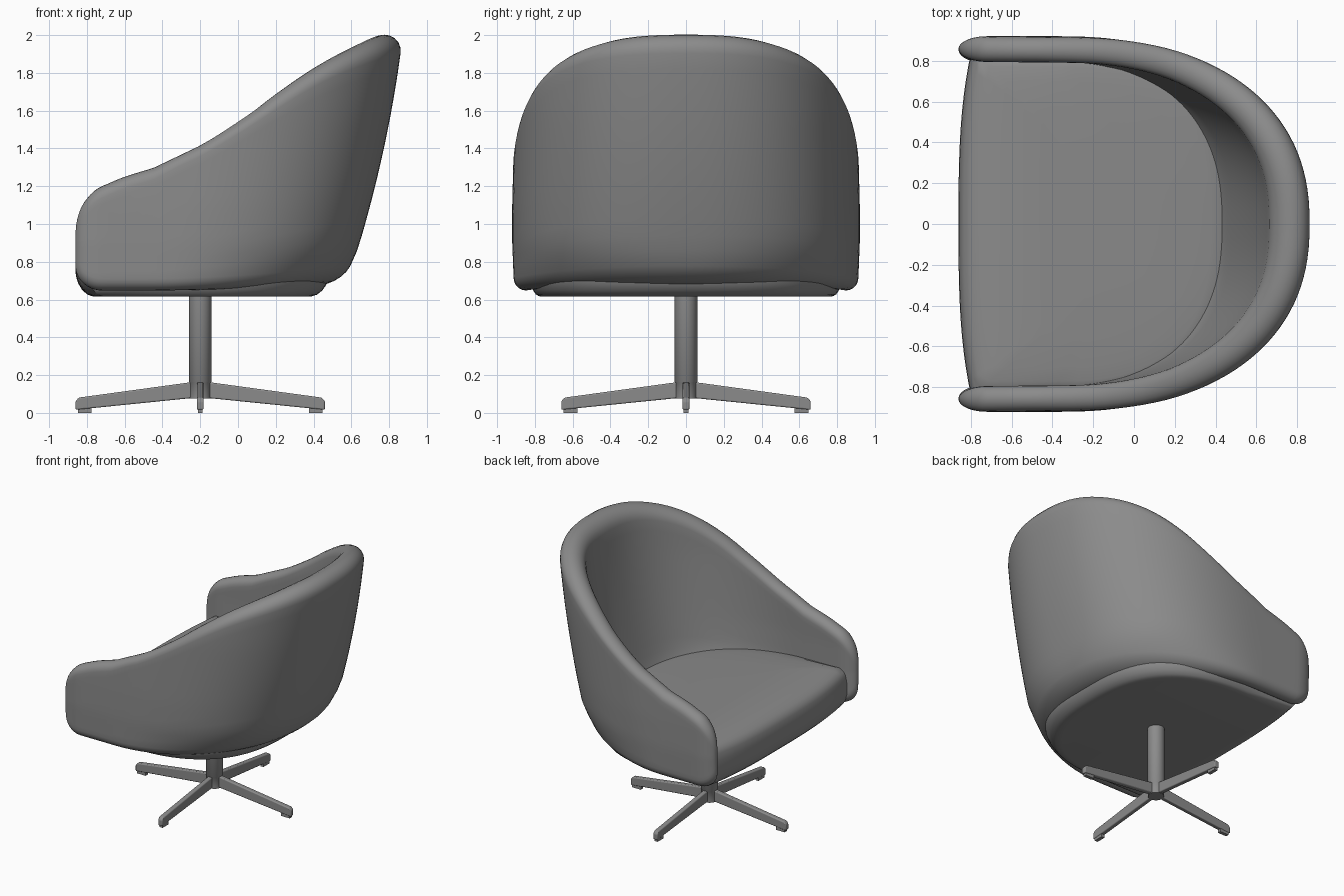
import bpy, bmesh, math
from mathutils import Vector

if "Cube" in bpy.data.objects:
    bpy.data.objects.remove(bpy.data.objects["Cube"], do_unlink=True)

grey = bpy.data.materials.new("soft grey")
grey.use_nodes = True
grey.diffuse_color = (0.26, 0.26, 0.26, 1)
grey.node_tree.nodes["Principled BSDF"].inputs["Base Color"].default_value = (0.26, 0.26, 0.26, 1)

POLE_X = -0.2


def finish(bm, name, angle=40):
    """Turn a bmesh into a named, shaded object."""
    bmesh.ops.recalc_face_normals(bm, faces=bm.faces)
    mesh = bpy.data.meshes.new(name)
    bm.to_mesh(mesh)
    bm.free()
    mesh.materials.append(grey)
    obj = bpy.data.objects.new(name, mesh)
    bpy.context.collection.objects.link(obj)
    bpy.ops.object.select_all(action="DESELECT")
    bpy.context.view_layer.objects.active = obj
    obj.select_set(True)
    bpy.ops.object.shade_smooth_by_angle(angle=math.radians(angle))
    return obj


def loft(name, rings, angle=40):
    """Skin a row of closed rings and cap both ends."""
    bm = bmesh.new()
    rows = [[bm.verts.new(p) for p in ring] for ring in rings]
    n = len(rows[0])
    for a, b in zip(rows, rows[1:]):
        for i in range(n):
            j = (i + 1) % n
            bm.faces.new((a[i], a[j], b[j], b[i]))
    bm.faces.new(rows[0])
    bm.faces.new(rows[-1])
    return finish(bm, name, angle)


# Wrap-around shell: a capsule section swept along a U that leans back with height
RIM = [1.175, 1.25, 1.315, 1.41, 1.545, 1.695, 1.83, 1.935, 2.012]


def rim_height(x):
    """Smooth rim line from the arm tips up to the back."""
    t = min(max((x + 0.8) / 0.2, 0), 7.999)
    i = int(t)
    f = t - i
    p = [RIM[min(max(k, 0), 8)] for k in (i - 1, i, i + 1, i + 2)]
    return p[1] + 0.5 * f * (p[2] - p[0] + f * (
        2 * p[0] - 5 * p[1] + 4 * p[2] - p[3] + f * (3 * (p[1] - p[2]) + p[3] - p[0])))


def outer(th, z):
    """Outer plan point and outward normal at an angle and height."""
    u = 2 - z
    rise = min(max((z - 0.9) / 0.7, 0), 1)
    low = max(0, 0.9 - z)
    centre = -0.4 + 0.15 * rise
    a = 0.873 - 0.12 * u - 0.08 * u * u - 0.8 * low * low - centre
    b = 0.92 - 0.04 * low - 0.025 * max(0, z - 1.1)
    e = 2 / (2.4 - 0.1 * rise - 1.5 * low)
    c, s = max(math.cos(th), 0), math.sin(th)
    sign = 1 if s >= 0 else -1
    s = abs(s)
    p = Vector((centre + a * c ** e, sign * b * s ** e, 0))
    normal = Vector((c ** (2 - e) / a, sign * s ** (2 - e) / b, 0)).normalized()
    return p, normal


def section(th, straight_x=None, close=0):
    """One capsule ring; close (0 to 90 degrees) rounds off an arm tip."""
    c = max(math.cos(th), 0)
    thick = 0.125 + 0.073 * c ** 1.5
    mid_x = -0.28 + (1.14 - thick / 2) * c ** 0.87 if straight_x is None else straight_x
    shrink = math.cos(close)
    r = thick / 2
    top = rim_height(mid_x) - 0.23 * (1 - shrink)
    base = 0.648 + 0.03 * max(0, (mid_x + 0.4) / 1.15) ** 2 + 0.13 * (1 - shrink)
    prof = []
    arc, wall = 10, 14
    for k in range(arc + 1):
        a = math.pi * k / arc
        prof.append((math.cos(a), top - r + r * math.sin(a)))
    for k in range(1, wall):
        prof.append((-1, top - r + (base - top + 2 * r) * k / wall))
    for k in range(arc + 1):
        a = math.pi * (1 + k / arc)
        prof.append((math.cos(a), base + r + r * math.sin(a)))
    for k in range(1, wall):
        prof.append((1, base + r + (top - base - 2 * r) * k / wall))
    ring = []
    for q, z in prof:
        p, normal = outer(th, z)
        p = p + normal * (q * r * shrink - r)
        if straight_x is not None:
            p.x = straight_x
        ring.append((p.x, p.y, z))
    return ring


half = math.pi / 2
arm = []
for k in range(10):
    close = math.radians(86 - 86 * k / 10)
    arm.append((-0.72 - 0.14 * math.sin(close), close))
arm += [(-0.72 + 0.32 * k / 8, 0) for k in range(8)]
rings = [section(-half, x, c) for x, c in arm]
rings += [section(-half + math.pi * k / 64) for k in range(65)]
rings += [section(half, x, c) for x, c in reversed(arm)]
loft("shell", rings, 50)

# Seat cushion: D-shaped outline stacked in rounded layers, with a soft front nose
outline = []
for k in range(49):
    th = -half + math.pi * k / 48
    c, s = max(math.cos(th), 0), math.sin(th)
    outline.append((-0.4 + 0.88 * c ** 0.77, math.copysign(0.835 * abs(s) ** 0.77, s)))
for k in range(25):
    t = 1 - k / 12
    outline.append((-0.86 + 0.06 * abs(t) ** 3, 0.835 * t))

layers = [(0.615, 0.8), (0.618, 0.87), (0.63, 0.91), (0.66, 0.95), (0.7, 0.98),
          (0.75, 0.998), (0.8, 1.0), (0.86, 0.995), (0.91, 0.98), (0.935, 0.96),
          (0.95, 0.92), (0.957, 0.85), (0.964, 0.7), (0.97, 0.4), (0.971, 0.05)]
rings = []
for z, s in layers:
    ring = []
    for x, y in outline:
        px = -0.2 + (x + 0.2) * s
        drop = 0.09 * (px + 0.8) / 1.2 + 0.065 * max(0, (-0.6 - px) / 0.26) ** 2
        ring.append((px, y * s ** 0.5, z - drop * (z - 0.615) / 0.345))
    rings.append(ring)
loft("seat_cushion", rings, 50)

# Pedestal column
column = []
for z, r in ((0.075, 0.056), (0.16, 0.056), (0.165, 0.06), (0.66, 0.06)):
    column.append([(POLE_X + r * math.cos(math.tau * k / 32),
                    r * math.sin(math.tau * k / 32), z) for k in range(32)])
loft("column", column)


# Four tapering legs, each with a glide under its tip
def bar(name, direction, stations, bevel):
    """Box-section bar along a direction from (reach, low, high, half width)."""
    along = Vector((math.cos(direction), math.sin(direction), 0))
    across = Vector((-along.y, along.x, 0))
    rings = []
    for reach, low, high, w in stations:
        p = Vector((POLE_X, 0, 0)) + along * reach
        rings.append([p + across * sx * w + Vector((0, 0, z))
                      for sx, z in ((-1, low), (1, low), (1, high), (-1, high))])
    obj = loft(name, rings)
    if bevel:
        mod = obj.modifiers.new("soft edges", "BEVEL")
        mod.width = bevel
        mod.segments = 3


for i, side in enumerate(("back", "left", "front", "right")):
    bar(side + "_leg", i * half,
        [(0.03, 0.08, 0.165, 0.018), (0.643, 0.018, 0.081, 0.018), (0.66, 0.016, 0.062, 0.018)], 0.007)
    bar(side + "_glide", i * half,
        [(0.575, 0, 0.04, 0.013), (0.648, 0, 0.04, 0.013)], 0)
